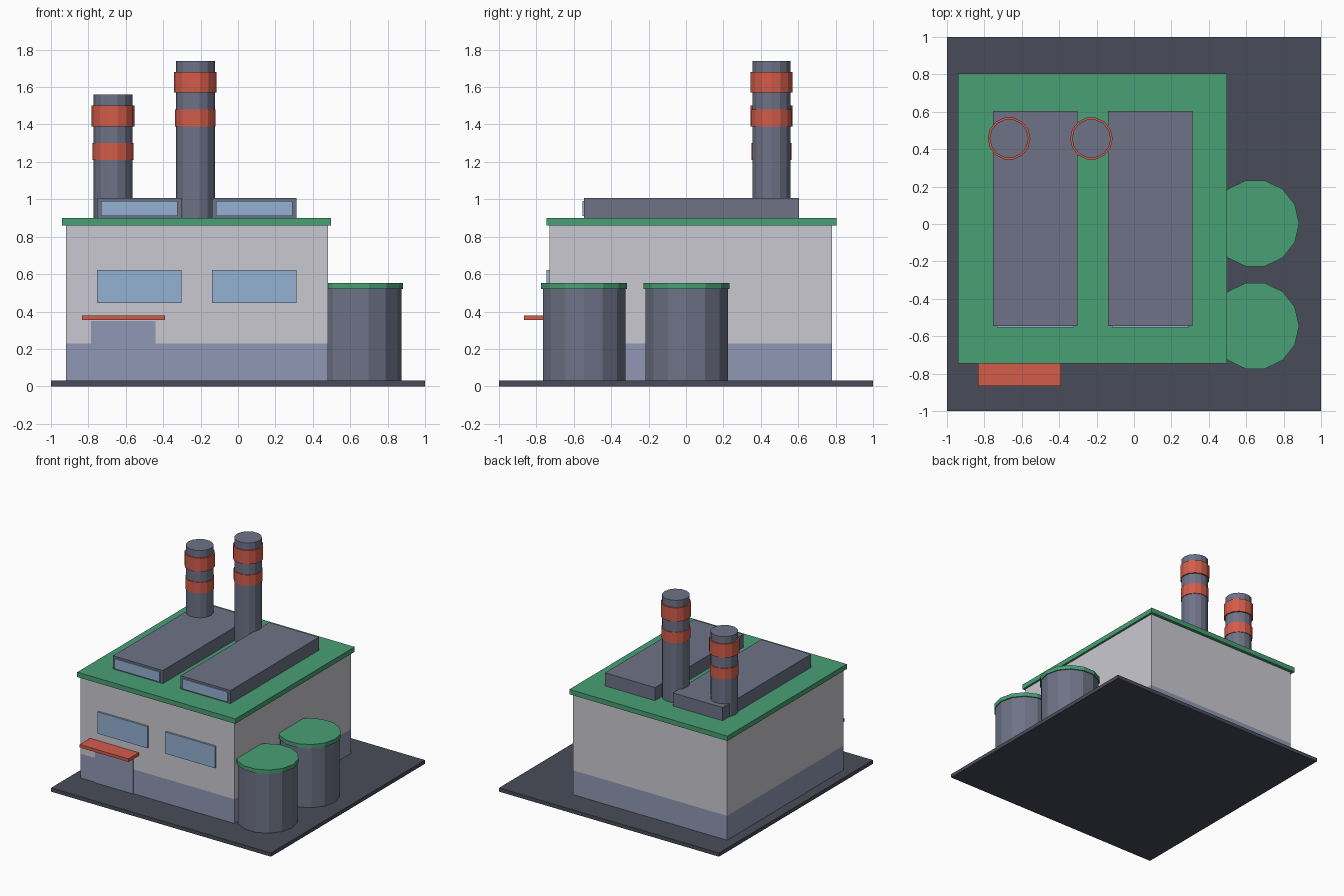
import bpy, bmesh, math
from mathutils import Vector

if "Cube" in bpy.data.objects:
    bpy.data.objects.remove(bpy.data.objects["Cube"])


def material(name, r, g, b):
    """Flat material from 0-255 display colour, stored as linear."""
    def linear(c):
        c /= 255
        return c / 12.92 if c <= 0.04045 else ((c + 0.055) / 1.055) ** 2.4
    colour = (linear(r), linear(g), linear(b), 1)
    m = bpy.data.materials.new(name)
    m.use_nodes = True
    m.diffuse_color = colour
    bsdf = m.node_tree.nodes["Principled BSDF"]
    bsdf.inputs["Base Color"].default_value = colour
    bsdf.inputs["Roughness"].default_value = 0.8
    return m


asphalt = material("dark asphalt", 73, 76, 89)
plaster = material("pale plaster", 202, 201, 209)
slate = material("blue slate", 144, 151, 179)
green = material("roof green", 73, 160, 117)
metal = material("grey metal", 110, 114, 134)
red = material("signal red", 210, 92, 74)
glass = material("window blue", 148, 177, 212)


def finish(name, bm, *mats):
    mesh = bpy.data.meshes.new(name)
    bm.to_mesh(mesh)
    bm.free()
    for m in mats:
        mesh.materials.append(m)
    ob = bpy.data.objects.new(name, mesh)
    bpy.context.collection.objects.link(ob)
    return ob


def box_mesh(x, y, z):
    bm = bmesh.new()
    bmesh.ops.create_cube(bm, size=1)
    for v in bm.verts:
        v.co = Vector([(a + b) / 2 + c * (b - a) for (a, b), c in zip((x, y, z), v.co)])
    return bm


def box(name, x, y, z, mat):
    return finish(name, box_mesh(x, y, z), mat)


def drum(name, x, y, radius, z, mat, sides=14):
    """Upright faceted cylinder with a corner pointing to +x."""
    bm = bmesh.new()
    ring = [bm.verts.new((x + radius * math.cos(math.tau * i / sides),
                          y + radius * math.sin(math.tau * i / sides), z[0]))
            for i in range(sides)]
    bottom = bm.faces.new(ring)
    top = bmesh.ops.extrude_face_region(bm, geom=[bottom])["geom"]
    for v in top:
        if isinstance(v, bmesh.types.BMVert):
            v.co.z = z[1]
    bmesh.ops.recalc_face_normals(bm, faces=bm.faces)
    return finish(name, bm, mat)


# Ground slab
box("ground_slab", (-1, 1), (-1, 1), (0, 0.03), asphalt)

# Main hall, with the lower wall painted slate
SKIRT = 0.23
bm = box_mesh((-0.92, 0.48), (-0.73, 0.78), (0.02, 0.87))
bmesh.ops.bisect_plane(bm, geom=bm.verts[:] + bm.edges[:] + bm.faces[:],
                       plane_co=(0, 0, SKIRT), plane_no=(0, 0, 1))
for f in bm.faces:
    f.material_index = int(f.calc_center_median().z < SKIRT)
finish("main_hall", bm, plaster, slate)
box("roof_slab", (-0.94, 0.497), (-0.745, 0.805), (0.86, 0.90), green)

# Front windows and glazed roof housings share the same two bays
for side, left in (("right", -0.755), ("left", -0.14)):
    right = left + 0.453
    box(f"front_window_{side}", (left, right), (-0.745, -0.725), (0.445, 0.623), glass)
    box(f"roof_housing_{side}", (left, right), (-0.545, 0.603), (0.89, 1.008), metal)
    box(f"roof_window_{side}", (left + 0.022, right - 0.022), (-0.554, -0.54),
        (0.91, 0.992), glass)

# Door and canopy
box("front_door", (-0.785, -0.44), (-0.737, -0.725), (0.03, 0.35), slate)
box("door_canopy", (-0.835, -0.39), (-0.865, -0.725), (0.355, 0.38), red)

# Chimneys with red bands at fixed drops from the rim
for side, x, top in (("right", -0.668, 1.56), ("left", -0.228, 1.74)):
    y = 0.457
    drum(f"chimney_{side}", x, y, 0.104, (0.88, top), metal)
    drum(f"upper_band_{side}", x, y, 0.114, (top - 0.17, top - 0.058), red)
    drum(f"lower_band_{side}", x, y, 0.109, (top - 0.35, top - 0.26), red)

# Storage tanks with lids
for place, y in (("front", -0.545), ("rear", 0.003)):
    drum(f"tank_{place}", 0.648, y, 0.226, (0.02, 0.53), metal)
    drum(f"tank_lid_{place}", 0.648, y, 0.235, (0.52, 0.553), green)
